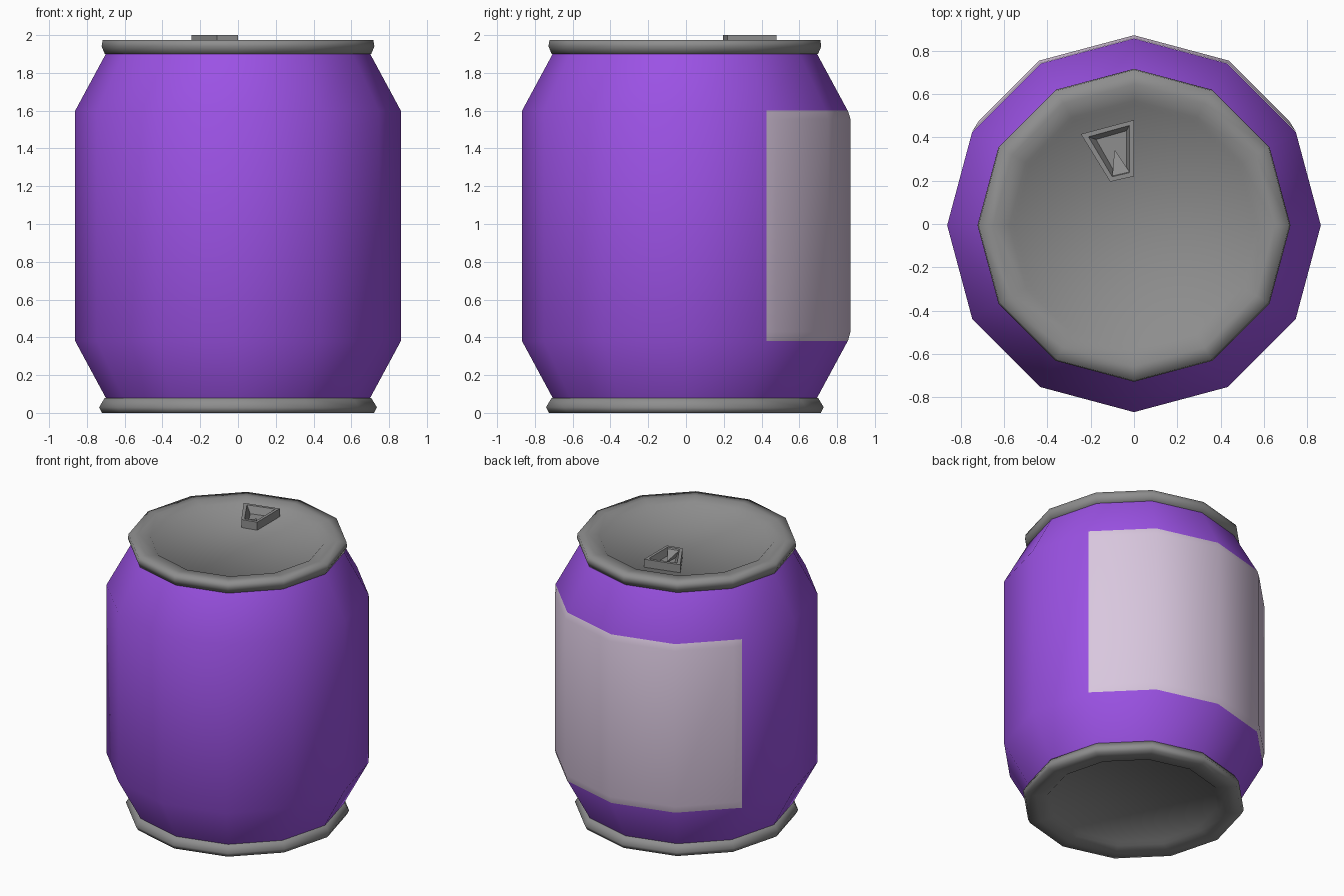
import bpy, bmesh, math

if "Cube" in bpy.data.objects:
    bpy.data.objects.remove(bpy.data.objects["Cube"], do_unlink=True)

SIDES = 12
CENTRE_Y = -0.006
BODY_R = 0.862


def material(name, rgb):
    mat = bpy.data.materials.new(name)
    mat.use_nodes = True
    colour = (*rgb, 1)
    mat.diffuse_color = colour
    mat.node_tree.nodes["Principled BSDF"].inputs["Base Color"].default_value = colour
    return mat


purple = material("purple paint", (0.33, 0.084, 0.78))
metal = material("grey metal", (0.27, 0.27, 0.27))
lilac = material("pale lilac", (0.69, 0.57, 0.73))


def finish(name, bm, mat, angle=180):
    bmesh.ops.recalc_face_normals(bm, faces=bm.faces)
    mesh = bpy.data.meshes.new(name)
    bm.to_mesh(mesh)
    bm.free()
    mesh.materials.append(mat)
    obj = bpy.data.objects.new(name, mesh)
    bpy.context.collection.objects.link(obj)
    bpy.ops.object.select_all(action="DESELECT")
    obj.select_set(True)
    bpy.context.view_layer.objects.active = obj
    bpy.ops.object.shade_smooth_by_angle(angle=math.radians(angle))
    return obj


def bridge(bm, a, b):
    for i in range(len(a)):
        j = (i + 1) % len(a)
        bm.faces.new((a[i], a[j], b[j], b[i]))


def lathe(name, profile, mat, cap=False):
    """Turn an (r, z) profile into a twelve-sided shell."""
    bm = bmesh.new()
    rings = []
    for r, z in profile:
        rings.append([bm.verts.new((r * math.cos(a), CENTRE_Y + r * math.sin(a), z))
                      for a in (math.tau * i / SIDES for i in range(SIDES))])
    for low, high in zip(rings, rings[1:]):
        bridge(bm, low, high)
    if cap:
        bm.faces.new(rings[-1])
    return finish(name, bm, mat)


# Painted can wall
lathe("can_body", [(0.70, 0.08), (BODY_R, 0.38), (BODY_R, 1.6), (0.70, 1.9)], purple)

# Lid and base: rolled rim, then a shallow recessed panel
lathe("top_lid", [(0.69, 1.90), (0.705, 1.90), (0.722, 1.94), (0.717, 1.973),
                  (0.65, 1.975), (0.575, 1.962), (0.555, 1.942)], metal, cap=True)
lathe("bottom_base", [(0.69, 0.08), (0.705, 0.08), (0.735, 0.03), (0.72, 0.0),
                      (0.65, 0.0), (0.575, 0.012), (0.555, 0.032)], metal, cap=True)

# Raised label wrapped round four back faces, with bevelled borders
bm = bmesh.new()
columns = [30, 34, 60, 90, 120, 146, 150]
rows = [0.38, 0.43, 1.555, 1.6]
grid = []
for z in rows:
    line = []
    for deg in columns:
        border = z in (rows[0], rows[-1]) or deg in (columns[0], columns[-1])
        flat = math.cos(math.radians(15)) / math.cos(math.radians(deg % 30 - 15))
        r = (BODY_R + (0.001 if border else 0.015)) * flat
        a = math.radians(deg)
        line.append(bm.verts.new((r * math.cos(a), CENTRE_Y + r * math.sin(a), z)))
    grid.append(line)
for low, high in zip(grid, grid[1:]):
    for i in range(len(columns) - 1):
        bm.faces.new((low[i], low[i + 1], high[i + 1], high[i]))
label = finish("back_label", bm, lilac)

# Pull tab: tapered frame with a sunken middle
outer = [(-0.11, 0.195), (0, 0.22), (0, 0.48), (-0.245, 0.415)]
inner = [(-0.10, 0.218), (-0.02, 0.237), (-0.02, 0.455), (-0.21, 0.402)]
floor = [(-0.09, 0.24), (-0.035, 0.25), (-0.035, 0.43), (-0.175, 0.39)]
bm = bmesh.new()
rings = [[bm.verts.new((x, y, z)) for x, y in shape]
         for shape, z in ((outer, 1.94), (outer, 2.0), (inner, 2.0), (floor, 1.95))]
for low, high in zip(rings, rings[1:]):
    bridge(bm, low, high)
bm.faces.new(rings[-1])
finish("pull_tab", bm, metal, 40)

# Small tongue folded down inside the tab
bm = bmesh.new()
top = [bm.verts.new(p) for p in ((-0.10, 0.22, 1.99), (-0.02, 0.24, 1.99), (-0.09, 0.345, 1.955))]
low = [bm.verts.new((v.co.x, v.co.y, 1.948)) for v in top]
bridge(bm, low, top)
bm.faces.new(top)
bm.faces.new(low)
finish("tab_tongue", bm, metal, 30)
